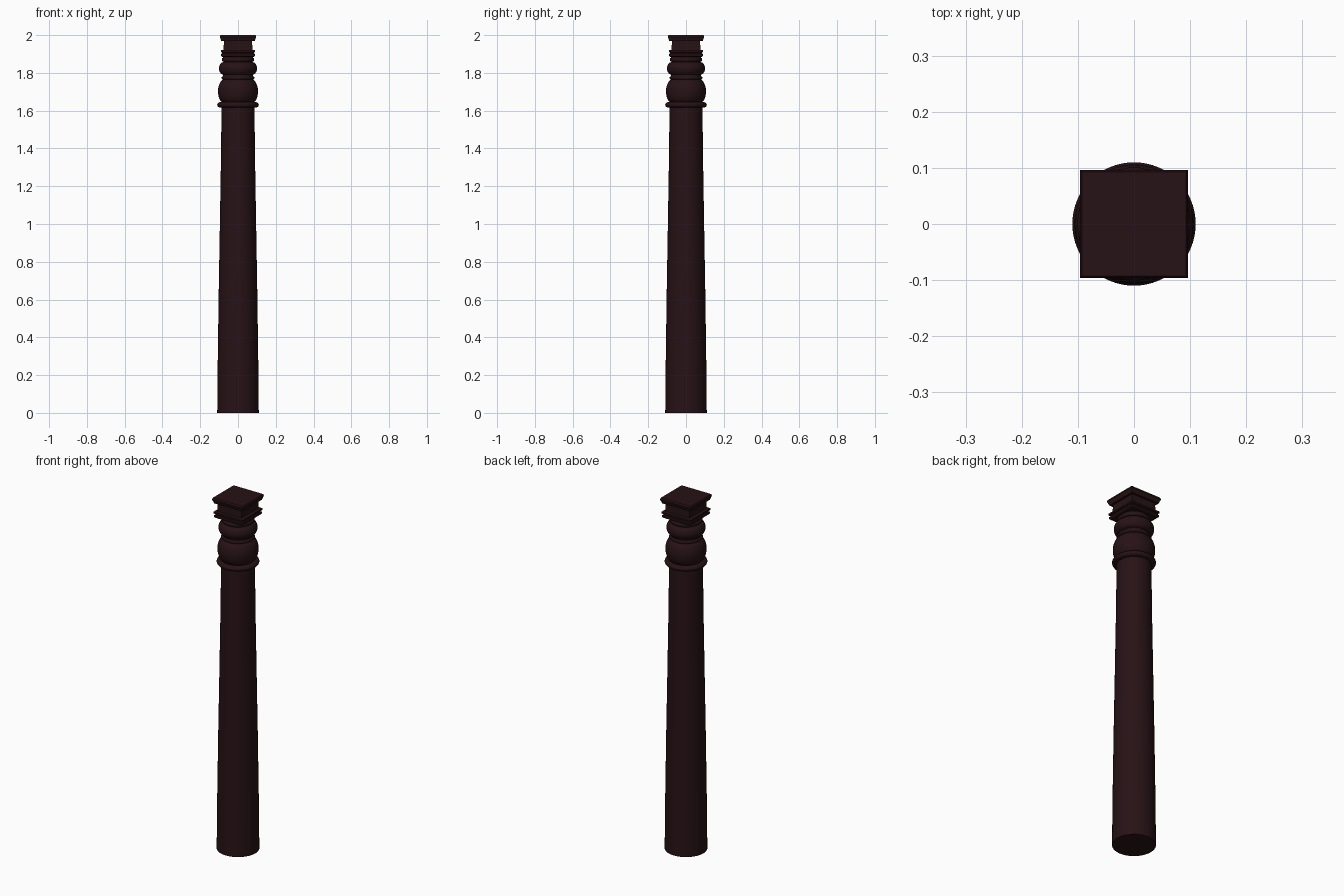
import bpy, bmesh, math

if "Cube" in bpy.data.objects:
    bpy.data.objects.remove(bpy.data.objects["Cube"])

wood = bpy.data.materials.new("dark_wood")
wood.diffuse_color = (0.02, 0.006, 0.008, 1)
wood.use_nodes = True
wood.node_tree.nodes["Principled BSDF"].inputs["Base Color"].default_value = wood.diffuse_color


def lathe(name, profile, sides=64):
    """Sweep (radius, z) points around z; four sides gives a square part."""
    square = sides == 4
    k = math.sqrt(2) if square else 1
    off = math.pi / 4 if square else 0
    bm = bmesh.new()
    rings = []
    for r, z in profile:
        rings.append([bm.verts.new((r * k * math.cos(off + 2 * math.pi * i / sides),
                                    r * k * math.sin(off + 2 * math.pi * i / sides), z))
                      for i in range(sides)])
    for a, b in zip(rings, rings[1:]):
        for i in range(sides):
            j = (i + 1) % sides
            bm.faces.new((a[i], a[j], b[j], b[i]))
    bm.faces.new(rings[0][::-1])
    bm.faces.new(rings[-1])
    me = bpy.data.meshes.new(name)
    bm.to_mesh(me)
    bm.free()
    me.materials.append(wood)
    ob = bpy.data.objects.new(name, me)
    bpy.context.collection.objects.link(ob)
    bpy.ops.object.select_all(action='DESELECT')
    ob.select_set(True)
    bpy.context.view_layer.objects.active = ob
    bpy.ops.object.shade_smooth_by_angle(angle=math.radians(35))
    return ob


def bulge(r0, r1, z0, z1, n=10):
    """Convex half-round moulding between two heights."""
    return [(r0 + (r1 - r0) * math.sin(math.pi * i / n),
             (z0 + z1) / 2 - (z1 - z0) / 2 * math.cos(math.pi * i / n))
            for i in range(n + 1)]


# Tapered shaft
lathe("shaft", [(0.11, 0), (0.107, 0.3), (0.102, 0.65), (0.096, 1.0),
                (0.091, 1.3), (0.087, 1.62)])

# Thin collar under the ball
lathe("collar", bulge(0.095, 0.11, 1.617, 1.645, 8))

# Round ball
lathe("ball", bulge(0.07, 0.106, 1.638, 1.766, 20))

# Neck rings, cushion moulding and upper rings
lathe("neck", [(0.076, 1.75), (0.078, 1.765)] + bulge(0.08, 0.087, 1.765, 1.782, 6)
      + [(0.079, 1.785), (0.079, 1.80)])
lathe("cushion", bulge(0.075, 0.101, 1.79, 1.857, 14))
lathe("upper_rings", [(0.076, 1.845), (0.076, 1.86)] + bulge(0.08, 0.086, 1.86, 1.88, 6)
      + [(0.078, 1.883), (0.078, 1.895)])

# Square block with two fillets, and narrow square neck
lathe("square_block", [(0.083, 1.885), (0.089, 1.89), (0.089, 1.9), (0.084, 1.903),
                       (0.084, 1.908), (0.091, 1.911), (0.091, 1.92), (0.076, 1.922),
                       (0.075, 1.968)], 4)

# Square cap with bevelled edges
lathe("cap", [(0.088, 1.968), (0.096, 1.99), (0.093, 2.0)], 4)
